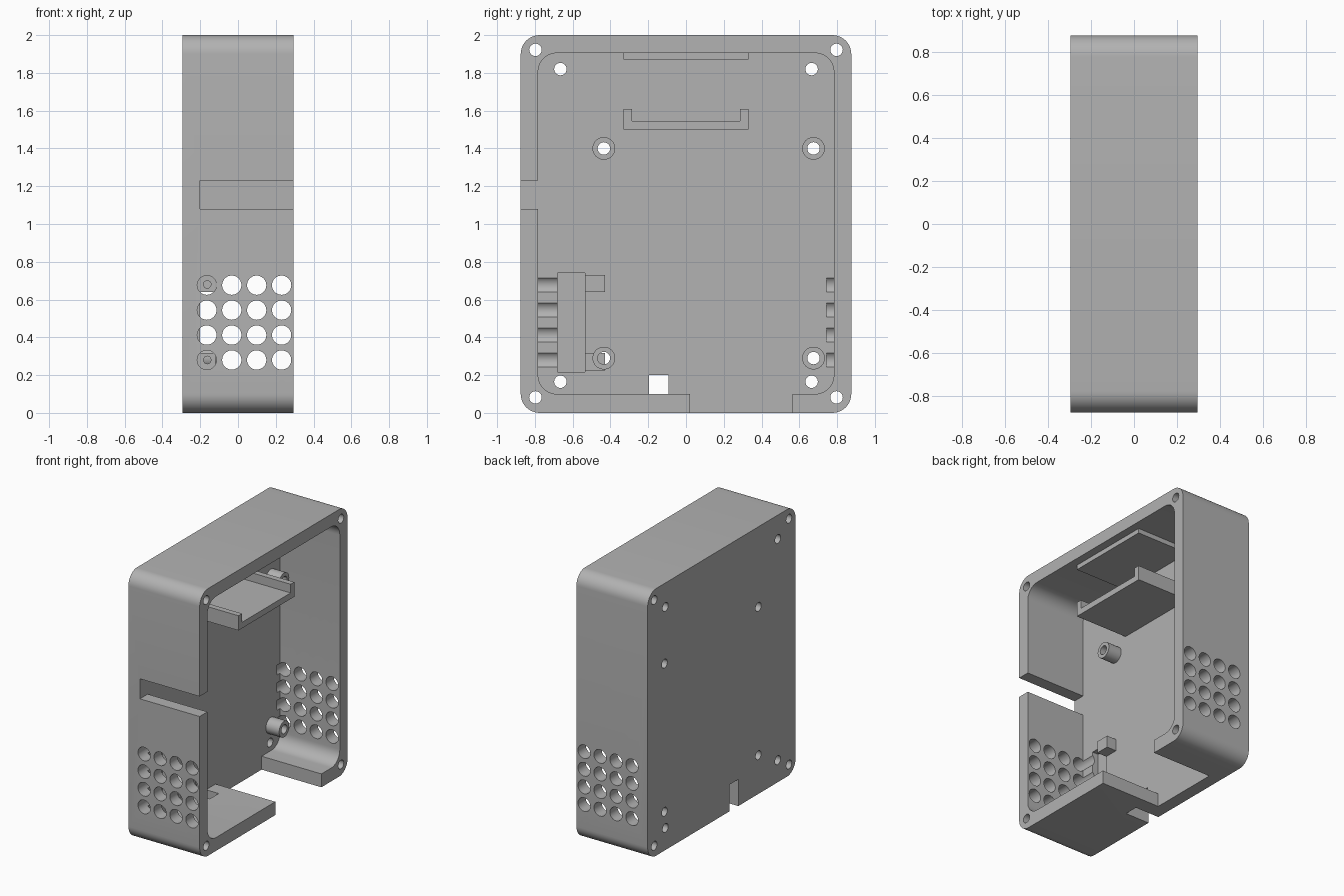
import bpy, bmesh, math
from mathutils import Matrix

if "Cube" in bpy.data.objects:
    bpy.data.objects.remove(bpy.data.objects["Cube"])

grey = bpy.data.materials.new("grey plastic")
grey.diffuse_color = (0.445, 0.445, 0.445, 1)
grey.use_nodes = True
grey.node_tree.nodes["Principled BSDF"].inputs["Base Color"].default_value = grey.diffuse_color


def make(name, bm):
    bmesh.ops.recalc_face_normals(bm, faces=bm.faces)
    me = bpy.data.meshes.new(name)
    bm.to_mesh(me)
    bm.free()
    me.materials.append(grey)
    ob = bpy.data.objects.new(name, me)
    bpy.context.collection.objects.link(ob)
    return ob


def box(name, x, y, z, radius=0):
    """Box from (low, high) ranges; radius rounds the edges along x."""
    bm = bmesh.new()
    bmesh.ops.create_cube(bm, size=1)
    for v in bm.verts:
        v.co = [r[0] if c < 0 else r[1] for c, r in zip(v.co, (x, y, z))]
    if radius:
        along_x = [e for e in bm.edges
                   if abs(e.verts[0].co.x - e.verts[1].co.x) > 1e-4]
        bmesh.ops.bevel(bm, geom=along_x, offset=radius, segments=10,
                        profile=0.5, affect='EDGES')
    return make(name, bm)


def rod(name, axis, centre, radius, segments=32, length=1.0):
    bm = bmesh.new()
    bmesh.ops.create_cone(bm, cap_ends=True, segments=segments, radius1=radius,
                          radius2=radius, depth=length)
    turn = Matrix.Rotation(math.pi / 2, 4, 'Y' if axis == 'x' else 'X')
    bmesh.ops.transform(bm, matrix=Matrix.Translation(centre) @ turn, verts=bm.verts)
    return make(name, bm)


def cut(ob, cutters):
    """Subtract every cutter, bake the result and drop the cutters."""
    for c in cutters:
        c.hide_render = True
        m = ob.modifiers.new("cut", 'BOOLEAN')
        m.operation, m.solver, m.object = 'DIFFERENCE', 'EXACT', c
    deps = bpy.context.evaluated_depsgraph_get()
    baked = bpy.data.meshes.new_from_object(ob.evaluated_get(deps))
    ob.modifiers.clear()
    ob.data = baked
    for c in cutters:
        bpy.data.objects.remove(c)


def smooth(ob):
    bpy.ops.object.select_all(action='DESELECT')
    ob.select_set(True)
    bpy.context.view_layer.objects.active = ob
    bpy.ops.object.shade_smooth_by_angle(angle=math.radians(30))


FLOOR = -0.2     # inner face of the back plate
STANDOFFS = [(y, z) for y in (-0.435, 0.675) for z in (0.29, 1.40)]

# Case shell, open towards +x
case = box("case", (-0.295, 0.295), (-0.875, 0.875), (0, 2), 0.1)
cut(case, [box("cavity", (FLOOR, 0.5), (-0.783, 0.783), (0.1, 1.905), 0.1)])

# Slot in the front wall, gap and notch in the bottom wall, module recess
cuts = [box("slot", (FLOOR, 0.5), (-1, -0.7), (1.08, 1.23)),
        box("gap", (FLOOR, 0.5), (0.02, 0.565), (-0.2, 0.15)),
        box("notch", (-0.5, -0.095), (-0.197, -0.092), (-0.2, 0.2)),
        box("recess", (-0.25, 0), (-0.68, -0.535), (0.217, 0.74))]

# Screw holes: case corners, back plate, and under the standoffs
holes = [(s * 0.797, z) for s in (-1, 1) for z in (0.082, 1.922)]
holes += [(s * 0.665, z) for s in (-1, 1) for z in (0.165, 1.82)]
cuts += [rod("hole", 'x', (0, y, z), 0.033, 24) for y, z in holes + STANDOFFS]

# Vent grids in the front and rear walls
for i in range(4):
    for j in range(4):
        x, z = -0.165 + 0.132 * i, 0.28 + 0.132 * j
        cuts.append(rod("vent", 'y', (x, -1.15, z), 0.051))
        cuts.append(rod("vent", 'y', (x, 1.245, z), 0.051))
cut(case, cuts)
smooth(case)

# Standoffs
for y, z in STANDOFFS:
    post = rod("standoff", 'x', (FLOOR + 0.053, y, z), 0.06, length=0.114)
    cut(post, [rod("bore", 'x', (0, y, z), 0.033, 24)])
    smooth(post)

# Screw blocks behind the recess
for low, high, zc in ((0.64, 0.73, 0.68), (0.224, 0.318, 0.28)):
    block = box("screw_block", (FLOOR - 0.004, -0.12), (-0.535, -0.43), (low, high))
    cut(block, [rod("bore", 'y', (-0.163, -0.96, zc), 0.02, 16)])
    smooth(block)

# Shelf with side lips, and the pad above it
shelf = box("shelf", (FLOOR - 0.004, 0.235), (-0.33, 0.33), (1.5, 1.61))
cut(shelf, [box("tray", (FLOOR - 0.1, 0.5), (-0.287, 0.287), (1.545, 1.8))])
box("top_pad", (FLOOR - 0.004, 0.235), (-0.33, 0.33), (1.87, 1.908))
